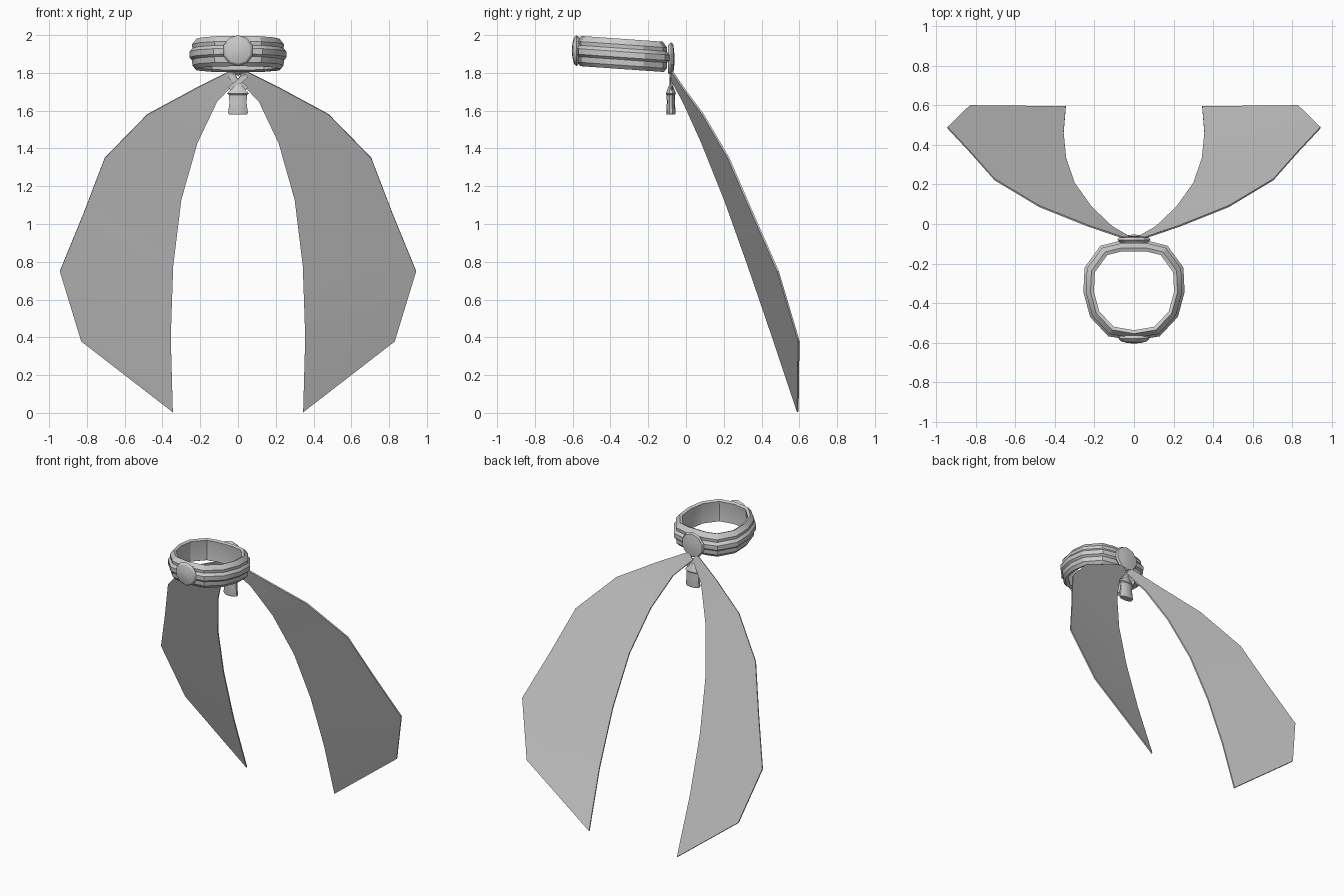
import bpy, bmesh, math
from mathutils import Matrix

if "Cube" in bpy.data.objects:
    bpy.data.objects.remove(bpy.data.objects["Cube"])


def make(name, verts, faces, angle=30):
    me = bpy.data.meshes.new(name)
    me.from_pydata(verts, [], faces)
    bm = bmesh.new()
    bm.from_mesh(me)
    bmesh.ops.remove_doubles(bm, verts=bm.verts, dist=1e-5)
    bmesh.ops.recalc_face_normals(bm, faces=bm.faces)
    bm.to_mesh(me)
    bm.free()
    ob = bpy.data.objects.new(name, me)
    bpy.context.collection.objects.link(ob)
    bpy.ops.object.select_all(action='DESELECT')
    ob.select_set(True)
    bpy.context.view_layer.objects.active = ob
    bpy.ops.object.shade_smooth_by_angle(angle=math.radians(angle))
    return ob


def skin(rows, wrap):
    """Quads between closed loops of equal length."""
    n, m = len(rows), len(rows[0])
    verts = [p for r in rows for p in r]
    faces = [(i * m + j, i * m + (j + 1) % m,
              (i + 1) % n * m + (j + 1) % m, (i + 1) % n * m + j)
             for i in range(n if wrap else n - 1) for j in range(m)]
    if not wrap:
        faces += [tuple(range(m)), tuple((n - 1) * m + j for j in range(m))]
    return verts, faces


def lathe(name, profile, sides, matrix):
    rows = [[matrix @ Matrix.Rotation(math.tau * (j + .5) / sides, 4, 'Z') @
             Matrix.Translation((r, 0, z)).to_translation()
             for j in range(sides)] for r, z in profile]
    return make(name, *skin(rows, False))


# Headband: ridged cross-section swept round a slightly tilted loop
half = [(.13, -.568), (.222, -.47), (.256, -.345), (.25, -.22), (.17, -.11), (.08, -.088)]
loop = [(0, -.59)] + half + [(-x, y) for x, y in reversed(half)]
section = [(.035, .08), (.012, .05), (.014, .03), (0, .012), (0, -.018), (.012, -.03),
           (.014, -.06), (.03, -.08), (.05, -.07), (.045, 0), (.052, .072)]
cy = -.335
rows = []
for x, y in loop:
    row = []
    for d, h in section:
        s = 1 - d / .25
        yy = cy + (y - cy) * s
        row.append((x * s, yy, 1.9 - (yy - cy) * .07 + h))
    rows.append(row)
make("headband", *skin(rows, True))

# Front medallion and back disc
front = Matrix.Translation((0, -.575, 1.918)) @ Matrix.Rotation(math.pi / 2, 4, 'X')
lathe("front_medallion", [(.07, -.01), (.082, .005), (.07, .018), (.04, .026), (0, .03)], 10, front)
back = Matrix.Translation((0, -.08, 1.873)) @ Matrix.Rotation(-math.pi / 2, 4, 'X')
lathe("back_disc", [(0, -.014), (.075, -.014), (.088, 0), (.08, .012), (.045, .017), (0, .02)], 10, back)

# Hanging tassel, flattened front to back
tassel = Matrix.Translation((0, -.08, 0)) @ Matrix.Diagonal((1, .45, 1, 1))
lathe("tassel", [(0, 1.755), (.03, 1.725), (.061, 1.69), (.05, 1.684), (.048, 1.64),
                 (.055, 1.59), (.05, 1.58), (0, 1.58)], 10, tassel)

# Ribbons: rows of (inner edge, outer edge), thin and mirrored
edges = [((0, -.078, 1.765), (.03, -.078, 1.815)),
         ((.11, -.015, 1.65), (.23, -.01, 1.715)),
         ((.215, .085, 1.43), (.48, .09, 1.58)),
         ((.30, .205, 1.13), (.705, .225, 1.35)),
         ((.343, .33, .78), (.82, .355, 1.05)),
         ((.356, .46, .40), (.943, .487, .75)),
         ((.345, .592, .005), (.83, .597, .38))]
t = .004
for side, sx in (("right", 1), ("left", -1)):
    rows = [[(sx * a[0], a[1] - t, a[2] - t / 2), (sx * b[0], b[1] - t, b[2] - t / 2),
             (sx * b[0], b[1] + t, b[2] + t / 2), (sx * a[0], a[1] + t, a[2] + t / 2)]
            for a, b in edges]
    make(side + "_ribbon", *skin(rows, False))

    # Crossed knot strip under the disc
    y = -.08 + sx * .004
    ends = [(-.045, 1.785), (.045, 1.715)]
    rows = [[(sx * (x - .008), y - t, z - .01), (sx * (x + .008), y - t, z + .01),
             (sx * (x + .008), y + t, z + .01), (sx * (x - .008), y + t, z - .01)]
            for x, z in ends]
    make(side + "_knot_strip", *skin(rows, False))
